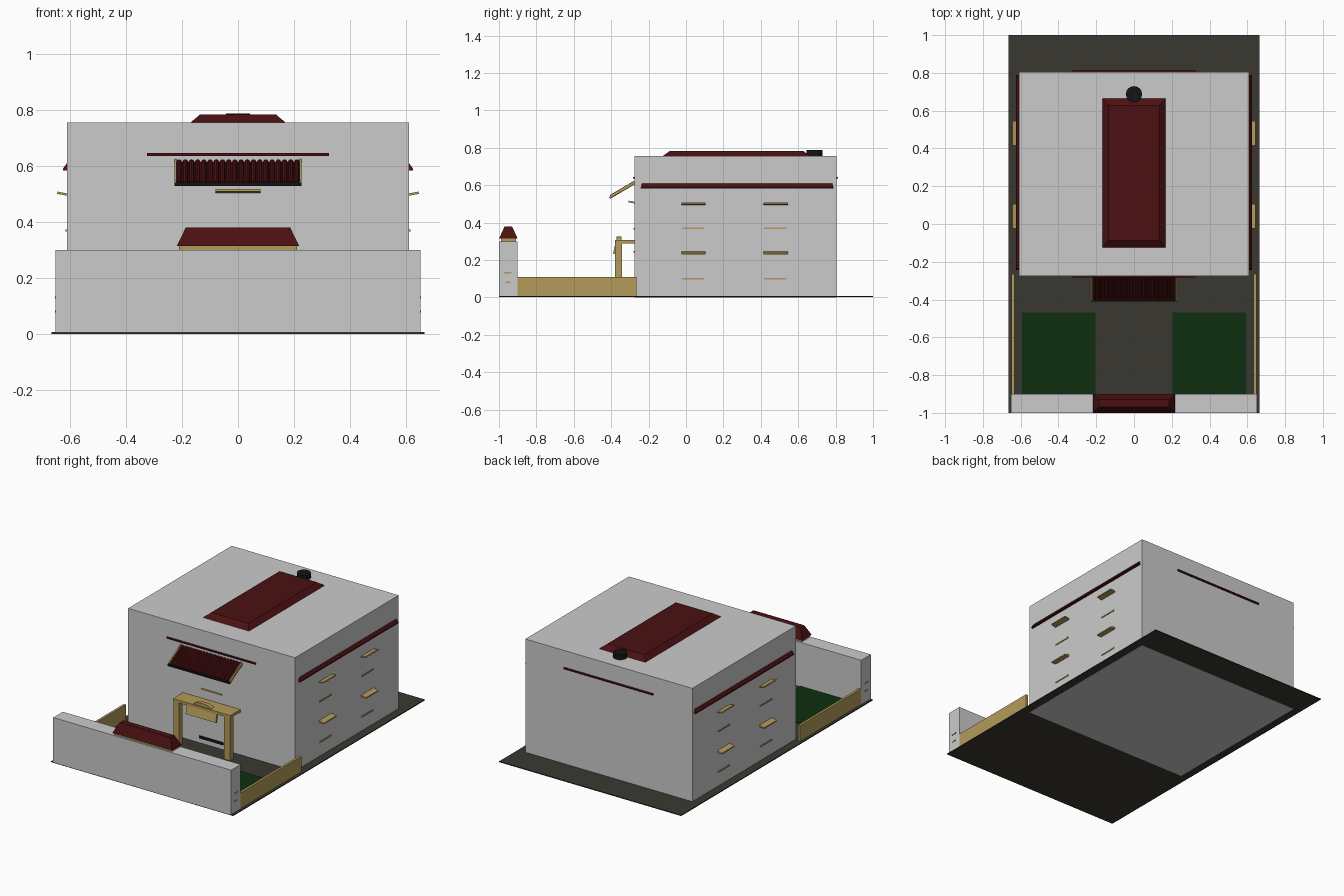
import bpy, bmesh, math
from mathutils import Matrix

cube = bpy.data.objects.get("Cube")
if cube:
    bpy.data.objects.remove(cube, do_unlink=True)


def material(name, r, g, b):
    m = bpy.data.materials.new(name)
    m.use_nodes = True
    m.diffuse_color = (r, g, b, 1)
    m.node_tree.nodes["Principled BSDF"].inputs["Base Color"].default_value = (r, g, b, 1)
    return m


PLASTER = material("pale plaster", 0.60, 0.60, 0.60)
RED = material("dark red tile", 0.07, 0.005, 0.006)
CREAM = material("tan wood", 0.45, 0.33, 0.10)
PAVING = material("dark paving", 0.042, 0.039, 0.030)
GRASS = material("dark green grass", 0.004, 0.028, 0.005)
BLACK = material("black metal", 0.007, 0.007, 0.007)


def finish(name, bm, mat):
    bmesh.ops.recalc_face_normals(bm, faces=bm.faces)
    me = bpy.data.meshes.new(name)
    bm.to_mesh(me)
    bm.free()
    me.materials.append(mat)
    ob = bpy.data.objects.new(name, me)
    bpy.context.collection.objects.link(ob)
    return ob


def box(name, mat, x, y, z, inset_x=0, inset_y=0):
    """Box between ranges; the top can be inset to make a hipped roof."""
    bm = bmesh.new()
    bmesh.ops.create_cube(bm, size=1)
    for v in bm.verts:
        top = v.co.z > 0
        sx, sy = math.copysign(1, v.co.x), math.copysign(1, v.co.y)
        v.co.x = x[v.co.x > 0] - (sx * inset_x if top else 0)
        v.co.y = y[v.co.y > 0] - (sy * inset_y if top else 0)
        v.co.z = z[top]
    return finish(name, bm, mat)


def extrude_x(name, mat, profile, x0, x1):
    """Extrude a closed (y, z) profile along x."""
    bm = bmesh.new()
    face = bm.faces.new([bm.verts.new((x0, y, z)) for y, z in profile])
    out = bmesh.ops.extrude_face_region(bm, geom=[face])
    moved = [g for g in out["geom"] if isinstance(g, bmesh.types.BMVert)]
    bmesh.ops.translate(bm, verts=moved, vec=(x1 - x0, 0, 0))
    return finish(name, bm, mat)


def extrude_y(name, mat, profile, y0, y1, taper=0):
    """Extrude a closed (x, z) profile along y; taper shortens its upper points."""
    low = min(z for x, z in profile)
    bm = bmesh.new()
    ends = []
    for y, s in ((y0, 1), (y1, -1)):
        ends.append([bm.verts.new((x, y + (s * taper if z > low + 0.005 else 0), z))
                     for x, z in profile])
        bm.faces.new(ends[-1])
    n = len(profile)
    for i in range(n):
        j = (i + 1) % n
        bm.faces.new((ends[0][i], ends[0][j], ends[1][j], ends[1][i]))
    return finish(name, bm, mat)


# Grounds and house body
box("ground_slab", PAVING, (-0.665, 0.665), (-1, 1), (0.001, 0.007))
box("house_body", PLASTER, (-0.61, 0.61), (-0.275, 0.805), (0, 0.755))
box("roof_panel", RED, (-0.168, 0.168), (-0.125, 0.665), (0.755, 0.783), 0.033, 0.038)

# Roof vent
bm = bmesh.new()
bmesh.ops.create_cone(bm, cap_ends=True, segments=16, radius1=0.043, radius2=0.043,
                      depth=0.032, matrix=Matrix.Translation((0, 0.687, 0.771)))
finish("roof_vent", bm, BLACK)

# Front boundary wall with its small hipped cap
box("front_wall", PLASTER, (-0.65, 0.65), (-1, -0.9), (0.004, 0.3))
box("gate_cap_base", CREAM, (-0.21, 0.21), (-0.99, -0.91), (0.3, 0.316))
box("gate_cap_roof", RED, (-0.218, 0.218), (-1, -0.9), (0.314, 0.38), 0.032, 0.03)

# Trim lines on the front and back
box("front_trim", RED, (-0.325, 0.325), (-0.283, -0.275), (0.635, 0.645))
box("back_trim", RED, (-0.325, 0.325), (0.805, 0.814), (0.635, 0.645))

# Parts repeated on both sides
for s, side in ((1, "left"), (-1, "right")):
    def sx(a, b):
        return tuple(sorted((s * a, s * b)))

    box(f"{side}_fence", CREAM, sx(0.632, 0.648), (-0.9, -0.265), (0.004, 0.11))
    box(f"{side}_lawn", GRASS, sx(0.205, 0.592), (-0.9, -0.468), (0.004, 0.011))
    extrude_y(f"{side}_eave", RED,
              [(s * 0.605, 0.583), (s * 0.624, 0.583), (s * 0.624, 0.589), (s * 0.61, 0.609)],
              -0.243, 0.79, 0.008)
    for i, y in enumerate((-0.025, 0.415)):
        ys = (y, y + 0.13)
        # Upper shade rises outward, lower shade falls slightly
        extrude_y(f"{side}_upper_shade_{i}", CREAM,
                  [(s * 0.608, 0.493), (s * 0.645, 0.5), (s * 0.643, 0.508), (s * 0.608, 0.501)],
                  *ys)
        extrude_y(f"{side}_lower_shade_{i}", CREAM,
                  [(s * 0.608, 0.232), (s * 0.645, 0.229), (s * 0.645, 0.237), (s * 0.608, 0.245)],
                  *ys)
        for z, level in ((0.365, "upper"), (0.097, "lower")):
            box(f"{side}_{level}_sill_{i}", CREAM, sx(0.608, 0.615),
                (y + 0.003, y + 0.122), (z, z + 0.008))
    for z, w in ((0.127, 0.04), (0.077, 0.026)):
        box(f"{side}_wall_slot", CREAM, sx(0.648, 0.653),
            (-0.952 - w / 2, -0.952 + w / 2), (z, z + 0.008))
    # Porch post and awning end board
    box(f"{side}_porch_post", CREAM, sx(0.165, 0.207), (-0.38, -0.342), (0.004, 0.29))
    extrude_x(f"{side}_awning_end", CREAM,
              [(-0.405, 0.53), (-0.275, 0.605), (-0.275, 0.624), (-0.405, 0.547)],
              *sx(0.219, 0.227))

# Front window shade, sills and doorstep
extrude_x("front_shade", CREAM,
          [(-0.272, 0.502), (-0.308, 0.509), (-0.307, 0.517), (-0.272, 0.51)], -0.08, 0.08)
box("front_sill", CREAM, (-0.075, 0.075), (-0.281, -0.272), (0.362, 0.371))
box("door_handle_bar", BLACK, (-0.09, 0.085), (-0.281, -0.272), (0.038, 0.055))
box("door_lintel", CREAM, (-0.075, 0.075), (-0.281, -0.272), (0.24, 0.248))

# Porch slab with arched crest and tilted name board
box("porch_slab", CREAM, (-0.21, 0.21), (-0.38, -0.275), (0.288, 0.306))
arch = [(0.065 * math.cos(a), 0.304 + 0.022 * math.sin(a))
        for a in (math.pi * i / 12 for i in range(13))]
extrude_y("porch_crest", CREAM, arch, -0.372, -0.345)
extrude_x("porch_board", CREAM,
          [(-0.39, 0.235), (-0.377, 0.23), (-0.362, 0.288), (-0.376, 0.296)], -0.11, 0.11)

# Tiled awning over the front window
extrude_x("awning_panel", RED,
          [(-0.402, 0.533), (-0.275, 0.608), (-0.275, 0.614), (-0.402, 0.539)], -0.22, 0.22)
box("awning_edge", BLACK, (-0.227, 0.227), (-0.41, -0.4), (0.528, 0.54))
length, angle = math.hypot(0.127, 0.075), math.atan2(0.075, 0.127)
bm = bmesh.new()
count = 20
for i in range(count):
    x = -0.21 + 0.42 * i / (count - 1)
    place = (Matrix.Translation((x, -0.3385, 0.577))
             @ Matrix.Rotation(angle - math.pi / 2, 4, "X"))
    bmesh.ops.create_cone(bm, cap_ends=True, segments=8, radius1=0.009, radius2=0.009,
                          depth=length, matrix=place)
finish("awning_tiles", bm, RED)
